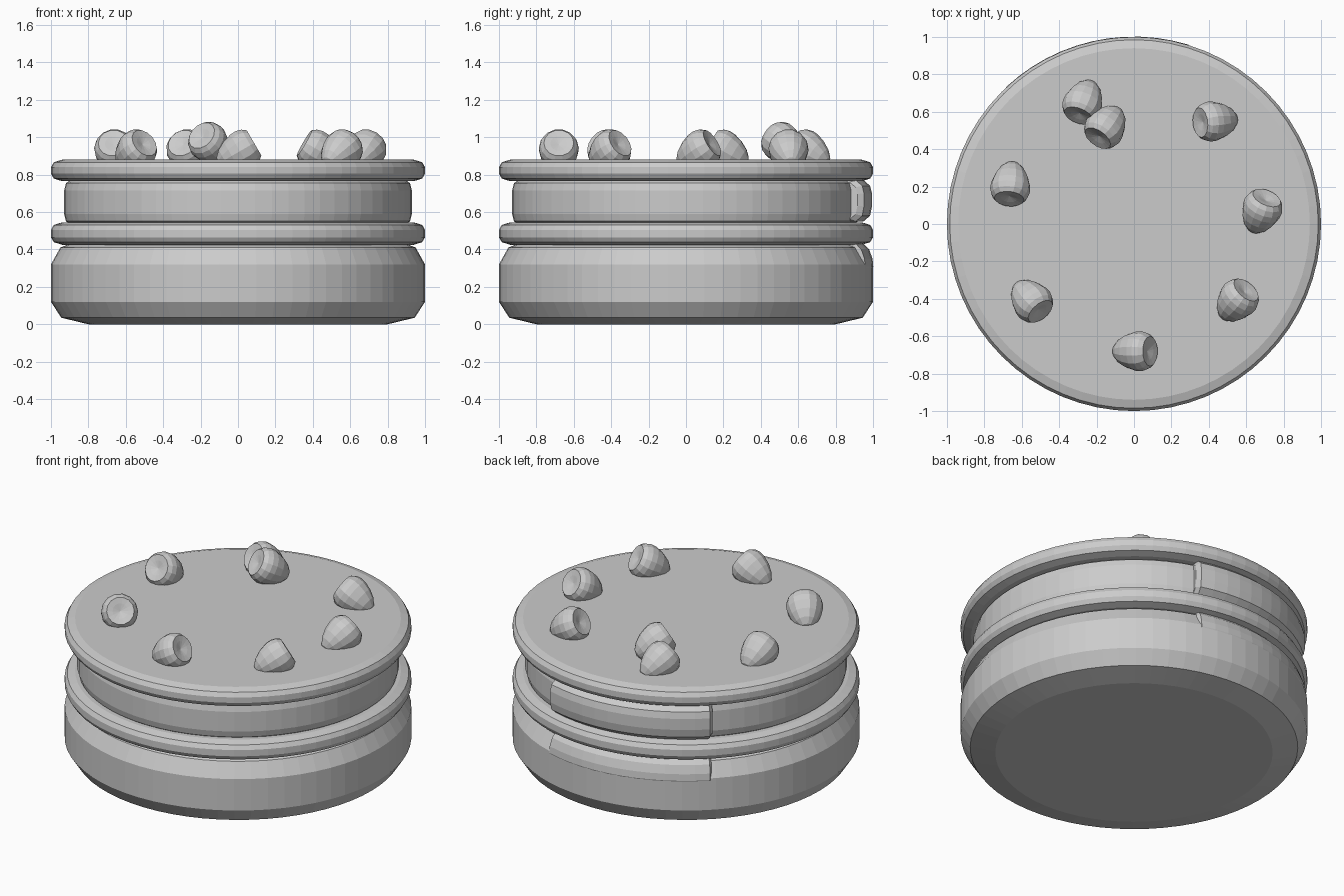
import bpy, bmesh, math
from mathutils import Vector

cube = bpy.data.objects.get("Cube")
if cube:
    bpy.data.objects.remove(cube, do_unlink=True)

# One plain grey for everything
grey = bpy.data.materials.new("plain_grey")
grey.use_nodes = True
colour = (0.6, 0.6, 0.6, 1)
grey.diffuse_color = colour
grey.node_tree.nodes["Principled BSDF"].inputs["Base Color"].default_value = colour


def finish(bm, name):
    bmesh.ops.remove_doubles(bm, verts=bm.verts, dist=1e-5)
    bmesh.ops.recalc_face_normals(bm, faces=bm.faces)
    mesh = bpy.data.meshes.new(name)
    bm.to_mesh(mesh)
    bm.free()
    mesh.materials.append(grey)
    obj = bpy.data.objects.new(name, mesh)
    bpy.context.collection.objects.link(obj)
    return obj


def lathe(name, profile, steps):
    """Spin an open (radius, z) profile that starts and ends on the axis."""
    bm = bmesh.new()
    verts = [bm.verts.new((r, 0, z)) for r, z in profile]
    edges = [bm.edges.new(pair) for pair in zip(verts, verts[1:])]
    bmesh.ops.spin(bm, geom=verts + edges, axis=(0, 0, 1), cent=(0, 0, 0),
                   angle=math.tau, steps=steps)
    return finish(bm, name)


def layer(name, radius, z0, z1, lip, rise):
    """Round layer with chamfered rims; lip and rise give the chamfer size."""
    half = [(radius - lip, 0), (radius - lip * 0.25, rise * 0.35), (radius, rise)]
    low = [(r, z0 + h) for r, h in half]
    high = [(r, z1 - h) for r, h in reversed(half)]
    return lathe(name, [(0, z0)] + low + high + [(0, z1)], 64)


def slice_arc(name, section, start, end, steps=12):
    """Sweep a closed (radius, z) section through an arc, with bevelled ends."""
    bm = bmesh.new()
    mid_z = sum(z for _, z in section) / len(section)
    inset = [(r - 0.03 if r > 0.9 else r, mid_z + (z - mid_z) * 0.9) for r, z in section]
    stations = [(start - 1.2, inset)]
    stations += [(start + (end - start) * i / steps, section) for i in range(steps + 1)]
    stations += [(end + 1.2, inset)]
    rings = []
    for angle, ring in stations:
        a = math.radians(angle)
        rings.append([bm.verts.new((r * math.cos(a), r * math.sin(a), z)) for r, z in ring])
    n = len(section)
    for a, b in zip(rings, rings[1:]):
        for i in range(n):
            j = (i + 1) % n
            bm.faces.new((a[i], a[j], b[j], b[i]))
    bm.faces.new(rings[0])
    bm.faces.new(rings[-1])
    return finish(bm, name)


# Cake layers and the icing between and on top
lathe("lower_sponge", [(0, 0), (0.80, 0), (0.945, 0.035), (1, 0.12), (1, 0.32),
                       (0.95, 0.41), (0.90, 0.43), (0, 0.43)], 64)
layer("middle_icing", 1.0, 0.425, 0.545, 0.06, 0.04)
layer("upper_sponge", 0.93, 0.53, 0.775, 0.04, 0.06)
layer("top_icing", 1.0, 0.765, 0.88, 0.06, 0.04)

# Slice standing slightly proud at the back
slice_arc("upper_slice", [(0.85, 0.55), (0.95, 0.55), (0.985, 0.58), (0.995, 0.63),
                          (0.995, 0.70), (0.985, 0.74), (0.95, 0.77), (0.85, 0.77)], 73, 133)
slice_arc("lower_slice", [(0.9, 0.28), (0.99, 0.28), (1.002, 0.31), (0.998, 0.35),
                          (0.98, 0.40), (0.95, 0.43), (0.9, 0.43)], 73, 133)

# Berries: tapered tip, flat dimpled end facing along (dx, dy) and upward
berry_profile = [(0, -0.135), (0.035, -0.125), (0.065, -0.095), (0.09, -0.05), (0.105, 0),
                 (0.107, 0.035), (0.098, 0.065), (0.08, 0.088), (0.045, 0.082), (0, 0.07)]
berries = [(-0.27, 0.65, 0.925, -0.35, -0.9), (-0.15, 0.52, 0.965, -0.5, -0.7),
           (0.43, 0.55, 0.925, -1, -0.1), (0.68, 0.07, 0.925, 0.3, 0.7),
           (0.55, -0.41, 0.925, 0.6, 0.7), (0.01, -0.68, 0.925, 1, 0),
           (-0.55, -0.41, 0.925, 0.6, -0.7), (-0.66, 0.21, 0.925, -0.1, -1)]
for i, (x, y, z, dx, dy) in enumerate(berries):
    berry = lathe(f"berry_{i + 1}", berry_profile, 14)
    berry.location = (x, y, z)
    facing = Vector((dx, dy, 0)).normalized() + Vector((0, 0, 0.58))
    berry.rotation_euler = facing.to_track_quat("Z", "Y").to_euler()
